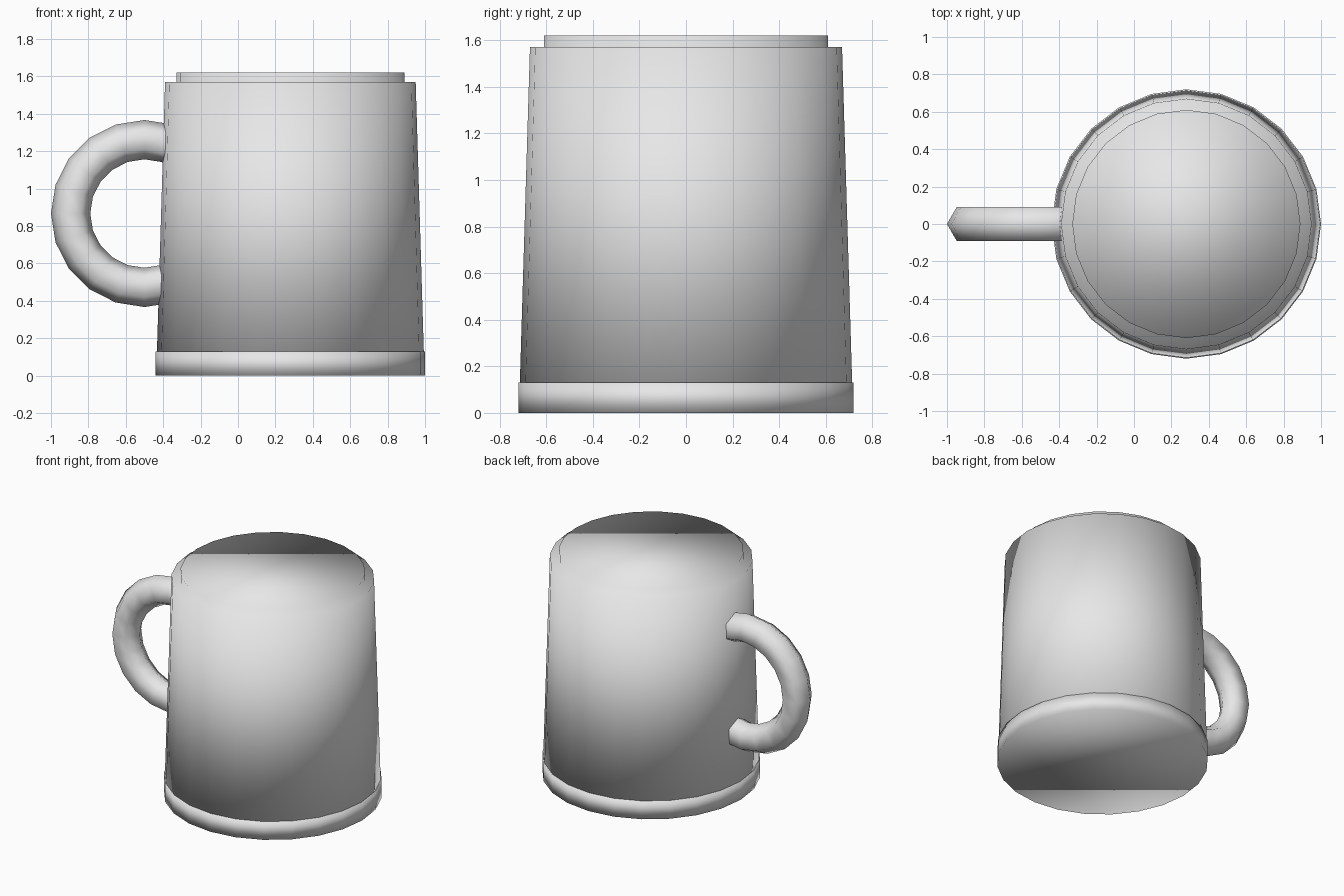
import bpy, bmesh, math

if "Cube" in bpy.data.objects:
    bpy.data.objects.remove(bpy.data.objects["Cube"])

grey = bpy.data.materials.new("light grey")
grey.diffuse_color = (0.8, 0.8, 0.8, 1)
grey.use_nodes = True
grey.node_tree.nodes["Principled BSDF"].inputs["Base Color"].default_value = grey.diffuse_color

CX = 0.28      # mug axis
SIDES = 24


def finish(bm, name):
    bmesh.ops.recalc_face_normals(bm, faces=bm.faces)
    for f in bm.faces:
        f.smooth = True
    mesh = bpy.data.meshes.new(name)
    bm.to_mesh(mesh)
    bm.free()
    mesh.materials.append(grey)
    obj = bpy.data.objects.new(name, mesh)
    bpy.context.collection.objects.link(obj)
    return obj


def bridge(bm, rings):
    """Join a list of vertex rings and cap both ends."""
    n = len(rings[0])
    for a, b in zip(rings, rings[1:]):
        for i in range(n):
            j = (i + 1) % n
            bm.faces.new((a[i], a[j], b[j], b[i]))
    bm.faces.new(rings[0])
    bm.faces.new(rings[-1])


def turned(name, profile):
    """Closed round part from (radius, z) points."""
    bm = bmesh.new()
    rings = [[bm.verts.new((CX + r * math.cos(2 * math.pi * i / SIDES),
                            r * math.sin(2 * math.pi * i / SIDES), z))
              for i in range(SIDES)] for r, z in profile]
    bridge(bm, rings)
    return finish(bm, name)


# Tapered body with stepped, closed top
turned("mug_body", [(0.717, 0.01), (0.67, 1.57), (0.61, 1.57), (0.61, 1.62)])

# Band around the foot
turned("base_band", [(0.72, 0.0), (0.72, 0.13)])

# Handle: hexagonal tube along an arc, ends buried in the body
bm = bmesh.new()
R, r = 0.395, 0.105
rings = []
for k in range(-7, 8):
    a = math.radians(18 * k)
    ring = []
    for i in range(6):
        t = math.radians(60 * i)
        d = R + r * math.cos(t)
        ring.append(bm.verts.new((-0.5 - d * math.cos(a), r * math.sin(t),
                                  0.867 + d * math.sin(a))))
    rings.append(ring)
bridge(bm, rings)
finish(bm, "handle")
